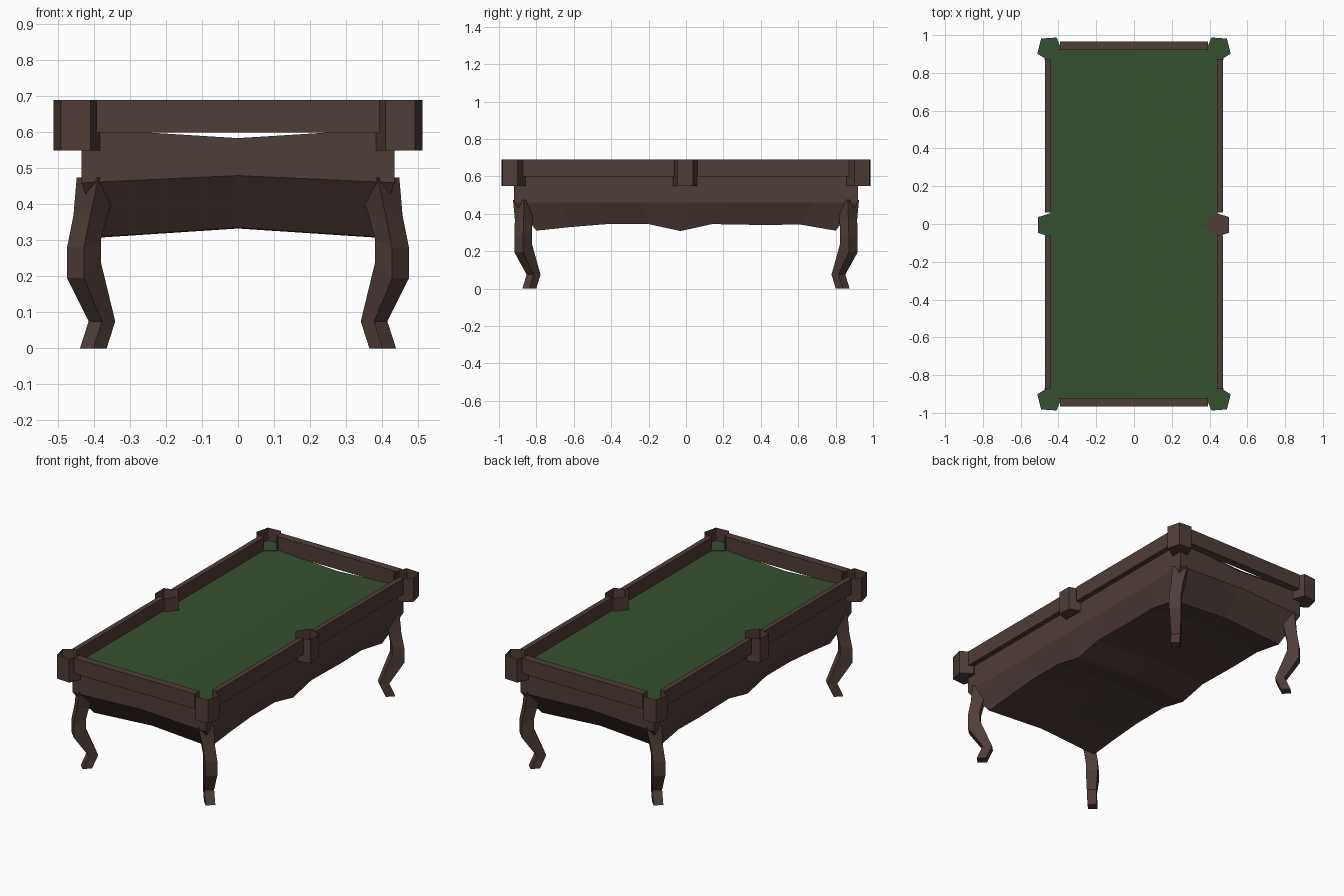
import bpy
import bmesh
from math import cos, sin, radians

cube = bpy.data.objects.get("Cube")
if cube:
    bpy.data.objects.remove(cube, do_unlink=True)


def material(name, rgb):
    m = bpy.data.materials.new(name)
    m.use_nodes = True
    m.diffuse_color = (*rgb, 1)
    m.node_tree.nodes["Principled BSDF"].inputs["Base Color"].default_value = (*rgb, 1)
    return m


wood = material("dark wood", (0.078, 0.047, 0.039))
cloth = material("green cloth", (0.036, 0.080, 0.029))


def finish(name, bm, fix_normals=True):
    if fix_normals:
        bmesh.ops.recalc_face_normals(bm, faces=bm.faces)
    mesh = bpy.data.meshes.new(name)
    bm.to_mesh(mesh)
    bm.free()
    mesh.materials.append(wood)
    mesh.materials.append(cloth)
    obj = bpy.data.objects.new(name, mesh)
    bpy.context.collection.objects.link(obj)
    return obj


def loft(bm, sections):
    """Bridge equal closed loops of points and return the loops of vertices."""
    rings = [[bm.verts.new(p) for p in s] for s in sections]
    for a, b in zip(rings, rings[1:]):
        for i in range(len(a)):
            j = (i + 1) % len(a)
            bm.faces.new((a[i], a[j], b[j], b[i]))
    return rings


def box(name, x0, x1, y0, y1, z0, z1):
    bm = bmesh.new()
    rings = loft(bm, [[(x0, y0, z), (x1, y0, z), (x1, y1, z), (x0, y1, z)] for z in (z0, z1)])
    for ring in rings:
        bm.faces.new(ring)
    return finish(name, bm)


# Table body: apron, tapered belly with a scalloped lower edge, shallow V top
belly = [(-.80, .31), (-.61, .33), (-.42, .345), (-.20, .345), (-.03, .308),
         (.14, .345), (.42, .34), (.61, .343), (.80, .31)]
sections = []
for i, (y, z) in enumerate(belly):
    ya = -.92 + 1.84 * i / (len(belly) - 1)
    sections.append([(-.435, ya, .611), (-.435, ya, .46), (-.38, y, z), (0, y, z + .025),
                     (.38, y, z), (.435, ya, .46), (.435, ya, .611), (0, ya, .584)])
bm = bmesh.new()
rings = loft(bm, sections)
for ring, y in ((rings[0], -.92), (rings[-1], .92)):
    mid = bm.verts.new((0, y, .48))
    for a, b, c in ((0, 1, 7), (1, 2, 3), (3, 4, 5), (5, 6, 7)):
        if a == 0:
            bm.faces.new((ring[0], ring[1], mid, ring[7]))
        elif a == 5:
            bm.faces.new((ring[5], ring[6], ring[7], mid))
        else:
            bm.faces.new((ring[a], ring[b], ring[c], mid))
finish("table_body", bm)

# Playing surface
bm = bmesh.new()
rows = [[bm.verts.new((x, y, z)) for x, z in ((-.442, .613), (0, .587), (.442, .613))]
        for y in (-.925, .925)]
for i in (0, 1):
    bm.faces.new((rows[0][i], rows[0][i + 1], rows[1][i + 1], rows[1][i])).material_index = 1
finish("playing_surface", bm, False)

# Rails
for s, end in ((-1, "front"), (1, "back")):
    y0, y1 = sorted((s * .92, s * .965))
    box(end + "_rail", -.393, .393, y0, y1, .60, .69)
    for t, side in ((-1, "right"), (1, "left")):
        x0, x1 = sorted((t * .44, t * .47))
        y0, y1 = sorted((s * .062, s * .872))
        box(f"{end}_{side}_rail", x0, x1, y0, y1, .60, .69)


def pocket(name, cx, cy, angle, open_edge, floor_index):
    """Five-sided cup with one low side; the first corner points along angle."""
    ring = [(cx + .07 * cos(radians(angle + 72 * i)), cy + .07 * sin(radians(angle + 72 * i)))
            for i in range(5)]
    bm = bmesh.new()
    low = [bm.verts.new((x, y, .55)) for x, y in ring]
    floor = [bm.verts.new((x, y, .614)) for x, y in ring]
    top = [bm.verts.new((x, y, .69)) for x, y in ring]
    bm.faces.new(low[::-1])
    bm.faces.new(floor).material_index = floor_index
    for i in range(5):
        j = (i + 1) % 5
        bm.faces.new((low[i], low[j], floor[j], floor[i]))
        if i != open_edge:
            bm.faces.new((floor[i], floor[j], top[j], top[i]))
    finish(name, bm, False)


# Corner pockets open diagonally to the middle, side pockets on one inner face
for s, end in ((-1, "front"), (1, "back")):
    for t, side in ((-1, "right"), (1, "left")):
        pocket(f"{end}_{side}_pocket", t * .447, s * .928, -90 * s - 4 * t * s,
               4 if s * t > 0 else 0, 1)
pocket("middle_right_pocket", -.452, -.005, 0, 0, 1)
pocket("middle_left_pocket", .447, -.005, 180, 0, 0)

# Legs: diamond sections (x, y, radius, outer z, inner z) curving along the diagonal
leg = [(.402, .838, .037, 0, 0), (.378, .815, .037, .075, .075), (.428, .871, .047, .195, .24),
       (.428, .871, .047, .28, .30), (.410, .868, .047, .37, .37), (.388, .865, .060, .475, .465)]
for s, end in ((-1, "front"), (1, "back")):
    for t, side in ((-1, "right"), (1, "left")):
        bm = bmesh.new()
        rings = loft(bm, [[(t * (x + r), s * y, zo), (t * x, s * (y + r), zo),
                           (t * (x - r), s * y, zi), (t * x, s * (y - r), zi)]
                          for x, y, r, zo, zi in leg])
        bm.faces.new(rings[0])
        bm.faces.new(rings[-1])
        finish(f"{end}_{side}_leg", bm)
